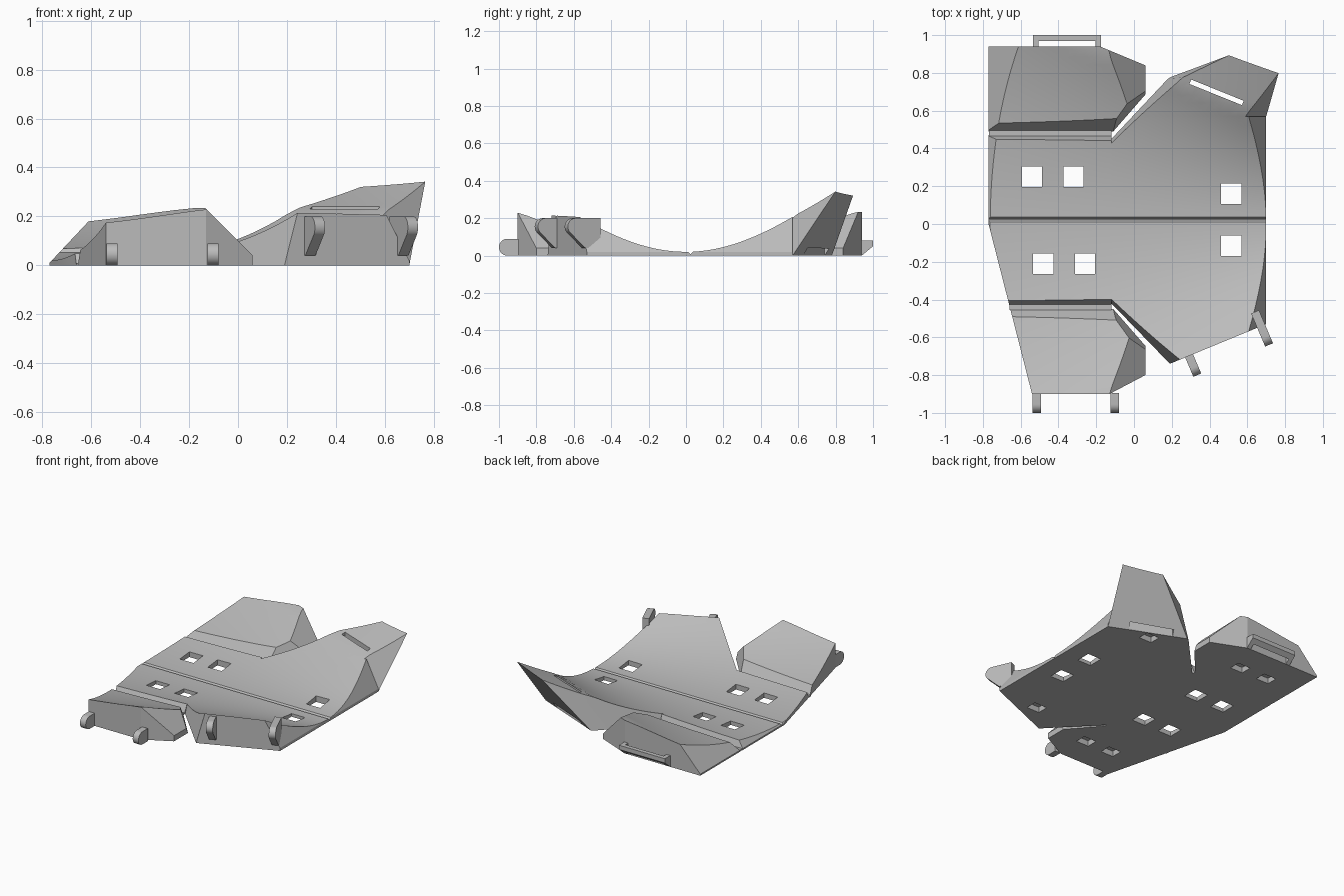
import bpy, bmesh, math
from mathutils import Vector, Matrix

cube = bpy.data.objects.get("Cube")
if cube:
    bpy.data.objects.remove(cube, do_unlink=True)

grey = bpy.data.materials.new("plain grey")
grey.use_nodes = True
COLOUR = (0.5, 0.5, 0.5, 1)
grey.diffuse_color = COLOUR
grey.node_tree.nodes["Principled BSDF"].inputs["Base Color"].default_value = COLOUR


def finish(name, bm):
    """Turn a bmesh into a named grey object."""
    bmesh.ops.recalc_face_normals(bm, faces=bm.faces)
    mesh = bpy.data.meshes.new(name)
    bm.to_mesh(mesh)
    bm.free()
    mesh.materials.append(grey)
    obj = bpy.data.objects.new(name, mesh)
    bpy.context.collection.objects.link(obj)
    return obj


def activate(obj):
    bpy.ops.object.select_all(action='DESELECT')
    obj.select_set(True)
    bpy.context.view_layer.objects.active = obj


def cut(obj, cutter):
    """Subtract a cutter and throw it away."""
    mod = obj.modifiers.new("cut", 'BOOLEAN')
    mod.operation, mod.solver, mod.object = 'DIFFERENCE', 'EXACT', cutter
    activate(obj)
    bpy.ops.object.modifier_apply(modifier=mod.name)
    bpy.data.objects.remove(cutter, do_unlink=True)


def box(name, centre, size, turn=0):
    bm = bmesh.new()
    bmesh.ops.create_cube(bm, size=1, matrix=Matrix.Translation(centre)
                          @ Matrix.Rotation(turn, 4, 'Z') @ Matrix.Diagonal((*size, 1)))
    return finish(name, bm)


def prism(name, profile, width, matrix):
    """Extrude a (forward, up) profile sideways by width, centred."""
    bm = bmesh.new()
    face = bm.faces.new([bm.verts.new((-width / 2, u, v)) for u, v in profile])
    moved = bmesh.ops.extrude_face_region(bm, geom=[face])["geom"]
    bmesh.ops.translate(bm, vec=(width, 0, 0),
                        verts=[g for g in moved if isinstance(g, bmesh.types.BMVert)])
    bm.transform(matrix)
    return finish(name, bm)


# Curved dish surface: flat along the centre line, rising to front and back
def height(x, y):
    t = abs(y) / (0.82 - 0.38 * x)
    if abs(y - 0.024) < 0.005:
        return 0.008
    return 0.02 + 0.2 * t * t if t < 1 else 0.22 + 0.24 * (t - 1)


XS = [-0.77 + 0.051 * i for i in range(33)]
YS = sorted([-0.97 + 0.0403 * i for i in range(50) if abs(0.0403 * i - 0.994) > 0.025]
            + [0.011, 0.022, 0.026, 0.037])


def panel(name, inside, walls):
    """Dished slab trimmed by walls (ax, ay, bx, by, inward lean per unit height)."""
    bm = bmesh.new()
    layers = [[[bm.verts.new((x, y, top * height(x, y))) for y in YS] for x in XS]
              for top in (0, 1)]
    for g in layers:
        for i in range(len(XS) - 1):
            for j in range(len(YS) - 1):
                bm.faces.new((g[i][j], g[i + 1][j], g[i + 1][j + 1], g[i][j + 1]))
    rim = [e for e in bm.edges if e.is_boundary]
    bmesh.ops.bridge_loops(bm, edges=rim)
    for ax, ay, bx, by, lean in walls:
        out = Vector((by - ay, ax - bx, 0)).normalized()
        if out.dot(Vector((inside[0] - ax, inside[1] - ay, 0))) > 0:
            out.negate()
        out.z = lean
        res = bmesh.ops.bisect_plane(bm, geom=bm.verts[:] + bm.edges[:] + bm.faces[:],
                                     dist=1e-6, plane_co=(ax, ay, 0), plane_no=out,
                                     clear_outer=True)
        rim = [e for e in bm.edges if e.is_boundary]
        if rim:
            bmesh.ops.edgeloop_fill(bm, edges=rim)
    # merge the flat underside
    flat = [f for f in bm.faces if all(v.co.z < 1e-5 for v in f.verts)]
    bmesh.ops.dissolve_faces(bm, faces=flat)
    return finish(name, bm)


left_slope = (-0.78, 0, -0.78, 1, 0.94)
front_left_edge = (-0.77, 0, -0.54, -0.9, 0)
rear_notch = (-0.12, 0.45, 0.19, 0.78, 0.22)
front_notch = (-0.12, -0.42, 0.19, -0.74, 0.25)

# Central panels
left_panel = panel("left_panel", (-0.4, 0.1), [
    left_slope, front_left_edge, (-0.12, 0, -0.12, 1, 0),
    (-1, 0.47, 0, 0.47, 0.4), (-1, -0.43, 0, -0.43, 0.5)])
right_panel = panel("right_panel", (0.3, 0.1), [
    (-0.12, 0, -0.12, 1, 0), rear_notch, front_notch, (0, 0.57, 1, 0.57, 0),
    (0.19, -0.74, 0.7, -0.53, 0), (0.7, 0, 0.7, 1, 0), (0.71, 0, 0.71, 1, 0.5)])

# Flared rear wing
rear_wing = panel("rear_wing", (0.4, 0.62), [
    (0, 0.57, 1, 0.57, 0), rear_notch, (0.2, 0.78, 0.7, 0.57, -0.69),
    (0.7, 0.57, 1.437, 1.246, 0.363), (0.2, 0.78, 1.084, 1.249, 0.13)])

# Front and rear lobes, split from the centre by grooves and open notches
lobes = {}
for name, s, groove, end, corner, shoulder in (
        ("rear_lobe", 1, 0.49, 0.94, -0.18, 0.84),
        ("front_lobe", -1, 0.45, 0.9, -0.13, 0.8)):
    lobes[name] = panel(name, (-0.3, s * 0.7), [
        left_slope if s > 0 else front_left_edge,
        (-1, s * groove, 0, s * groove, 0.65), (-1, s * end, 0, s * end, 0),
        (corner, s * end, 0.06, s * shoulder, 0),
        (-0.11, s * groove, 0.06, s * (groove + 0.195), 0.3),
        (0.06, 0, 0.06, 1, 0), (0.1, 0, 0.1, 1, 1)])

# Thin hinge webs at the groove bottoms
box("rear_hinge_web", (-0.443, 0.48, 0.005), (0.65, 0.03, 0.01))
box("front_hinge_web", (-0.39, -0.44, 0.005), (0.54, 0.03, 0.01))

# Square windows through the centre
for obj, spots in ((left_panel, ((-0.54, 0.25), (-0.32, 0.25), (-0.48, -0.21), (-0.26, -0.21))),
                   (right_panel, ((0.515, 0.16), (0.515, -0.115)))):
    for x, y in spots:
        cut(obj, box("window_cutter", (x, y, 0.1), (0.107, 0.107, 0.5)))

# Blind square pockets underneath
for obj, spots in ((lobes["rear_lobe"], ((-0.31, 0.71), (-0.53, 0.71))),
                   (lobes["front_lobe"], ((-0.155, -0.67), (-0.365, -0.67))),
                   (right_panel, ((0.375, -0.54),)), (rear_wing, ((0.4, 0.63),))):
    for x, y in spots:
        cut(obj, box("pocket_cutter", (x, y, 0), (0.1, 0.08, 0.08)))

# Strap slot through the rear wing
cut(rear_wing, box("slot_cutter", (0.437, 0.697, 0.2), (0.3, 0.025, 0.6), math.radians(-22)))

# Strap handle on the rear lobe
ARM = [(0.935, 0), (0.94, 0), (1, 0.05), (1, 0.08), (0.935, 0.08)]
BAR = [(0.97, 0.025), (1, 0.05), (1, 0.08), (0.97, 0.08)]
for name, x in (("handle_right_arm", -0.52), ("handle_left_arm", -0.19)):
    prism(name, ARM, 0.03, Matrix.Translation((x, 0, 0)))
prism("handle_bar", BAR, 0.36, Matrix.Translation((-0.355, 0, 0)))


def lug(name, x, y, turn, low, centre, start, back):
    """Rounded ear with a pin hole, standing out from a side face."""
    r, reach = 0.045, 0.055
    steps = [math.radians(start + (90 - start) * i / 16) for i in range(17)]
    shape = [(-back, low)] + ([(0, low)] if start > -90 else [])
    shape += [(reach + r * math.cos(a), centre + r * math.sin(a)) for a in steps]
    shape += [(-back, centre + r)]
    place = Matrix.Translation((x, y, 0)) @ Matrix.Rotation(math.pi + turn, 4, 'Z')
    ear = prism(name, shape, 0.045, place)
    ring = [math.tau * i / 20 for i in range(20)]
    cut(ear, prism("pin_cutter", [(reach + 0.02 * math.cos(a), centre + 0.02 * math.sin(a))
                                  for a in ring], 0.2, place))


TILT = math.radians(23)
lug("front_lobe_right_lug", -0.515, -0.9, 0, 0, 0.045, -90, 0.005)
lug("front_lobe_left_lug", -0.102, -0.9, 0, 0, 0.045, -90, 0.005)
lug("wing_right_lug", 0.296, -0.708, TILT, 0.04, 0.155, -40, 0.02)
lug("wing_left_lug", 0.676, -0.548, TILT, 0.04, 0.155, -40, 0.09)

# Smooth the dish and rounded ears, keep edges crisp
for obj in bpy.context.collection.objects:
    if obj.type == 'MESH' and grey.name in obj.data.materials:
        activate(obj)
        bpy.ops.object.shade_smooth_by_angle(angle=math.radians(20))
